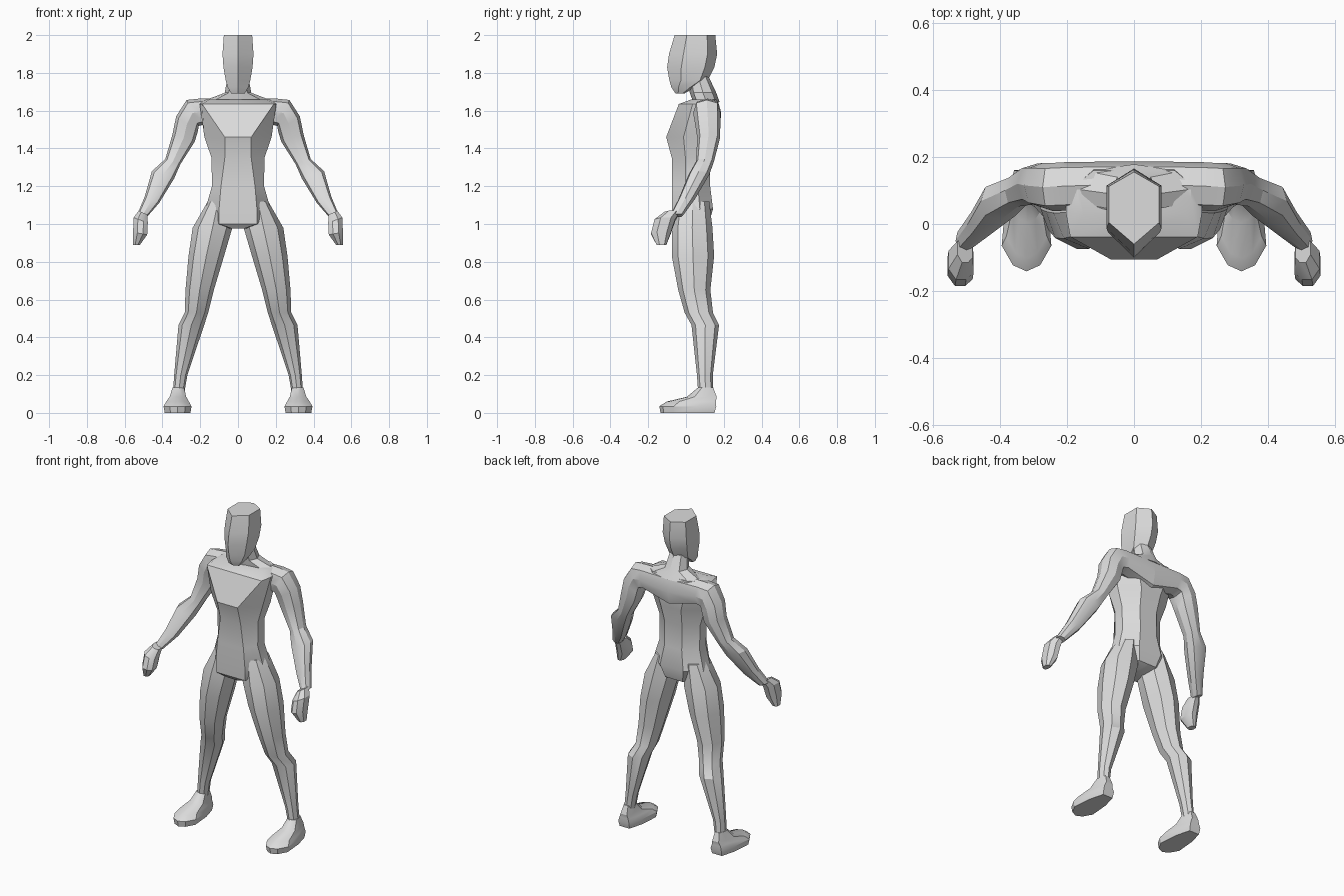
import bpy, bmesh, math

grey = bpy.data.materials.new("light grey")
grey.diffuse_color = (0.72, 0.72, 0.72, 1)

# unit cross-sections, front is -y
HEX = [(0, -1), (1, -.4), (1, .6), (0, 1), (-1, .6), (-1, -.4)]
OCT = [(math.sin(a * math.pi / 4), -math.cos(a * math.pi / 4)) for a in range(8)]
LIMB = [(0, -1), (.77, -.77), (1, 0), (.77, .77), (0, 1), (-.77, .77), (-1, 0), (-.77, -.77)]
FOOT = [(0, -1), (.55, -.88), (1, -.5), (.85, .35), (.5, .97),
        (-.5, .97), (-.85, .35), (-1, -.5), (-.55, -.88)]
FIST = [(.4, -1), (1, -.4), (1, .6), (.3, 1), (-.5, 1), (-1, .3), (-1, -.6), (-.4, -1)]


def loft(name, rings, mirror=False):
    """Skin a list of point rings, cap both ends."""
    bm = bmesh.new()
    loops = [[bm.verts.new(p) for p in r] for r in rings]
    n = len(loops[0])
    for a, b in zip(loops, loops[1:]):
        for i in range(n):
            j = (i + 1) % n
            bm.faces.new((a[i], a[j], b[j], b[i]))
    bm.faces.new(loops[0])
    bm.faces.new(loops[-1])
    bmesh.ops.recalc_face_normals(bm, faces=bm.faces)
    me = bpy.data.meshes.new(name)
    bm.to_mesh(me)
    bm.free()
    me.materials.append(grey)
    ob = bpy.data.objects.new(name, me)
    bpy.context.collection.objects.link(ob)
    bpy.ops.object.select_all(action='DESELECT')
    ob.select_set(True)
    bpy.context.view_layer.objects.active = ob
    bpy.ops.object.shade_smooth_by_angle(angle=math.radians(30))
    if mirror:
        ob.modifiers.new("mirror", 'MIRROR').use_mirror_merge = False
    return ob


def ring(shape, x, y, z, rx, ry, tilt=0):
    """Cross-section at a centre, tilted about the y axis."""
    c, s = math.cos(math.radians(tilt)), math.sin(math.radians(tilt))
    return [(x + u * rx * c, y + v * ry, z + u * rx * s) for u, v in shape]


def body_ring(z, w, fw, bw, f, b):
    """Torso section: half width, front and back facet half widths, front y, back y."""
    m1, m2 = f + .36 * (b - f), f + .68 * (b - f)
    return [(0, f, z), (fw, f, z), (w, m1, z), (w, m2, z), (bw, b, z), (0, b, z),
            (-bw, b, z), (-w, m2, z), (-w, m1, z), (-fw, f, z)]


# torso from crotch to shoulders
loft("torso", [body_ring(*r) for r in [
    (.975, .04, .03, .02, -.05, .07), (1.0, .12, .10, .06, -.072, .12),
    (1.08, .172, .10, .08, -.075, .143), (1.2, .138, .09, .06, -.075, .128),
    (1.35, .14, .07, .06, -.075, .125), (1.46, .178, .07, .07, -.105, .15),
    (1.635, .203, .19, .12, -.038, .165), (1.66, .17, .15, .12, .03, .16)]])

# neck with sloping base
loft("neck", [ring(OCT, 0, *r) for r in [
    (.108, 1.645, .20, .07), (.09, 1.695, .07, .07), (.065, 1.78, .055, .055)]])

# head: z, half width, front y, back y
loft("head", [ring(HEX, 0, (f + b) / 2, z, w, (b - f) / 2) for z, w, f, b in [
    (1.69, .035, -.055, -.01), (1.725, .055, -.078, .05), (1.76, .065, -.088, .115),
    (1.83, .077, -.10, .15), (1.90, .082, -.09, .165), (2.0, .075, -.06, .155)]])

# arms, starting as the upper back band and ending at the wrist
loft("arm", [ring(LIMB, *r) for r in [
    (0, .12, 1.57, .098, .066, 90), (.19, .113, 1.595, .07, .072, 80),
    (.24, .11, 1.588, .076, .072, 65), (.27, .115, 1.53, .07, .067, 35),
    (.288, .12, 1.455, .062, .06, 18), (.345, .10, 1.33, .042, .048, 20),
    (.397, .068, 1.26, .062, .055, 18), (.455, .003, 1.13, .042, .043, 25),
    (.507, -.05, 1.045, .026, .034, 20)]], True)

# clenched hands
loft("hand", [ring(FIST, *r) for r in [
    (.503, -.075, 1.06, .025, .04, 25), (.515, -.112, 1.02, .04, .054, 20),
    (.518, -.133, .95, .038, .052, 10), (.537, -.13, .89, .018, .026, 0)]], True)

# legs, hip to ankle
loft("leg", [ring(OCT, *r) for r in [
    (.105, .035, 1.12, .055, .088), (.135, .033, .98, .105, .107),
    (.168, .037, .83, .094, .112), (.203, .044, .65, .075, .085),
    (.22, .068, .53, .062, .075), (.247, .102, .465, .068, .073),
    (.303, .10, .20, .035, .042), (.315, .105, .10, .03, .04)]], True)

# feet
loft("foot", [ring(FOOT, *r) for r in [
    (.32, .01, 0, .068, .145), (.32, .012, .035, .074, .153),
    (.32, .03, .06, .06, .132), (.318, .085, .085, .044, .08),
    (.316, .105, .135, .03, .04)]], True)
